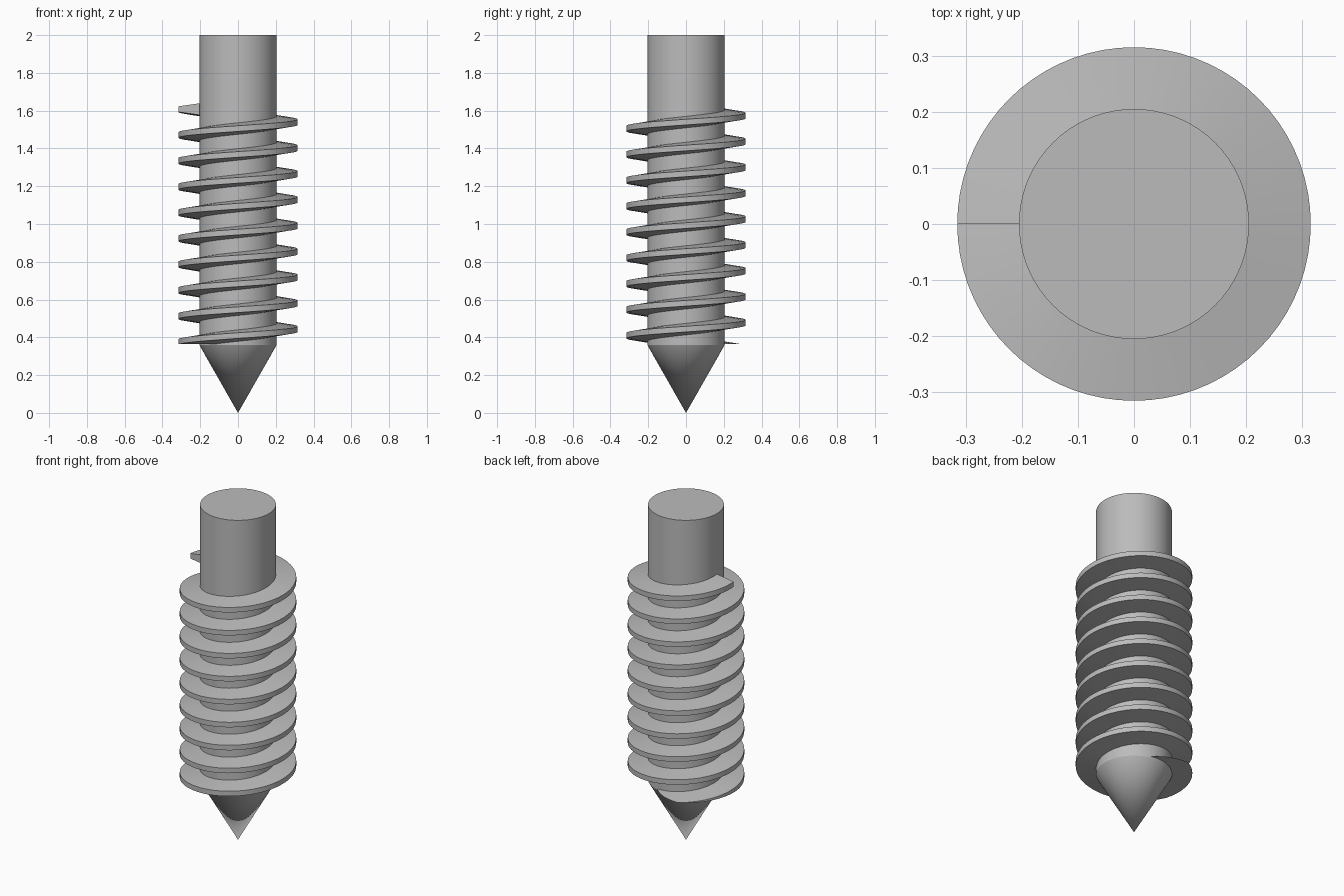
import bpy, bmesh, math

cube = bpy.data.objects.get("Cube")
if cube:
    bpy.data.objects.remove(cube, do_unlink=True)

CORE_R, THREAD_R = 0.205, 0.315
SHOULDER, TOP = 0.36, 2.0
PITCH, STEPS = 0.137, 72          # rise and segments per turn
END_Z, TURNS = 1.608, 9.4         # thread ends at -x

steel = bpy.data.materials.new("grey steel")
steel.use_nodes = True
GREY = (0.5, 0.5, 0.5, 1)
steel.diffuse_color = GREY
steel.node_tree.nodes["Principled BSDF"].inputs["Base Color"].default_value = GREY


def finish(bm, name):
    """Turn a bmesh into a smooth object with sharp edges kept."""
    bmesh.ops.recalc_face_normals(bm, faces=bm.faces[:])
    mesh = bpy.data.meshes.new(name)
    bm.to_mesh(mesh)
    bm.free()
    mesh.materials.append(steel)
    obj = bpy.data.objects.new(name, mesh)
    bpy.context.collection.objects.link(obj)
    bpy.ops.object.select_all(action="DESELECT")
    obj.select_set(True)
    bpy.context.view_layer.objects.active = obj
    bpy.ops.object.shade_smooth_by_angle(angle=math.radians(28))
    return obj


def ring(bm, radius, z, count=STEPS):
    return [bm.verts.new((radius * math.cos(a), radius * math.sin(a), z))
            for a in (math.tau * i / count for i in range(count))]


# Shank with pointed tip
bm = bmesh.new()
low, high = ring(bm, CORE_R, SHOULDER), ring(bm, CORE_R, TOP)
point = bm.verts.new((0, 0, 0))
for i in range(STEPS):
    j = (i + 1) % STEPS
    bm.faces.new((low[i], low[j], high[j], high[i]))
    bm.faces.new((point, low[j], low[i]))
bm.faces.new(high)
finish(bm, "pointed_shank")

# Helical thread: a tapered section swept upwards counter-clockwise
section = [(CORE_R - 0.01, -0.032), (THREAD_R, -0.015),
           (THREAD_R, 0.015), (CORE_R - 0.01, 0.032)]
bm = bmesh.new()
rows = []
for k in range(int(TURNS * STEPS) + 1):
    back = k / STEPS
    a = math.pi - math.tau * back
    rows.append([bm.verts.new((r * math.cos(a), r * math.sin(a),
                               END_Z - PITCH * back + dz)) for r, dz in section])
for p, q in zip(rows, rows[1:]):
    for i in range(4):
        j = (i + 1) % 4
        bm.faces.new((p[i], p[j], q[j], q[i]))
bm.faces.new(rows[0])
bm.faces.new(rows[-1])

# Trim the thread start level with the shoulder
cut = bmesh.ops.bisect_plane(bm, geom=bm.verts[:] + bm.edges[:] + bm.faces[:],
                             plane_co=(0, 0, SHOULDER + 0.006),
                             plane_no=(0, 0, 1), clear_inner=True)
edges = [e for e in cut["geom_cut"] if isinstance(e, bmesh.types.BMEdge)]
bmesh.ops.triangle_fill(bm, edges=edges, use_beauty=True)
finish(bm, "screw_thread")
